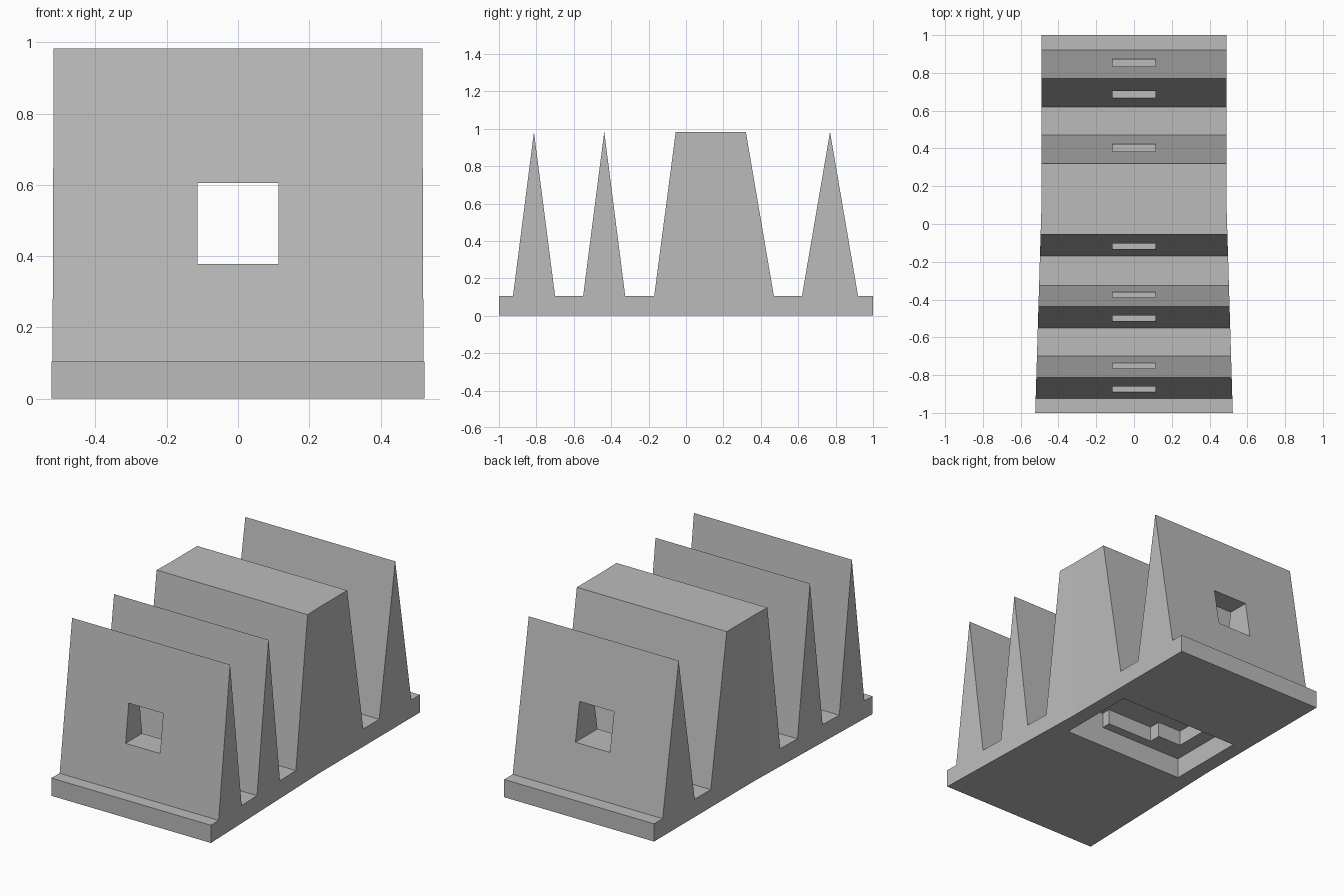
import bpy
import bmesh

cube = bpy.data.objects.get("Cube")
if cube:
    bpy.data.objects.remove(cube, do_unlink=True)

grey = bpy.data.materials.new("plain_grey")
grey.use_nodes = True
colour = (0.5, 0.5, 0.5, 1)
grey.diffuse_color = colour
grey.node_tree.nodes["Principled BSDF"].inputs["Base Color"].default_value = colour


def prism(name, outline, axis, start, end):
    """Extrude a closed 2D outline along the x or z axis."""
    bm = bmesh.new()
    place = {"x": lambda a, b: (start, a, b), "z": lambda a, b: (a, b, start)}[axis]
    face = bm.faces.new([bm.verts.new(place(a, b)) for a, b in outline])
    new = bmesh.ops.extrude_face_region(bm, geom=[face])["geom"]
    shift = (end - start, 0, 0) if axis == "x" else (0, 0, end - start)
    bmesh.ops.translate(bm, vec=shift, verts=[g for g in new if isinstance(g, bmesh.types.BMVert)])
    bmesh.ops.recalc_face_normals(bm, faces=bm.faces)
    mesh = bpy.data.meshes.new(name)
    bm.to_mesh(mesh)
    bm.free()
    mesh.materials.append(grey)
    obj = bpy.data.objects.new(name, mesh)
    bpy.context.collection.objects.link(obj)
    return obj


def rect(x0, x1, y0, y1):
    return [(x0, y0), (x1, y0), (x1, y1), (x0, y1)]


# Side profile: slab, two sharp ridges, a flat-topped block and a rear ridge
SLAB, TOP = 0.105, 0.983
ridges = [(-0.925, (-0.813,), -0.70), (-0.55, (-0.437,), -0.325),
          (-0.17, (-0.055, 0.32), 0.47), (0.62, (0.77,), 0.92)]
profile = [(-1, 0), (-1, SLAB)]
for foot_a, peaks, foot_b in ridges:
    profile += [(foot_a, SLAB)] + [(p, TOP) for p in peaks] + [(foot_b, SLAB)]
profile += [(1, SLAB), (1, 0)]
body = prism("ridged_body", profile, "x", -0.491, 0.491)

# Widen the front half towards the front edge
BEND = 0.06
bm = bmesh.new()
bm.from_mesh(body.data)
bmesh.ops.bisect_plane(bm, geom=bm.verts[:] + bm.edges[:] + bm.faces[:],
                       plane_co=(0, BEND, 0), plane_no=(0, 1, 0))
for v in bm.verts:
    if v.co.y < BEND:
        v.co.x *= 1 + 0.065 * (BEND - v.co.y) / (1 + BEND)
bm.to_mesh(body.data)
bm.free()

# Square tunnel, shallow underside recess and its deeper stepped pocket
tunnel = prism("tunnel_cutter", rect(-0.113, 0.113, -1.2, 1.2), "z", 0.378, 0.605)
recess = prism("recess_cutter", rect(-0.4, 0.4, -0.095, 0.385), "z", -0.1, 0.12)
steps = [(0.4, -0.095), (0.4, 0.385), (-0.31, 0.385), (-0.31, 0.03),
         (-0.155, 0.03), (-0.155, -0.04), (0.148, -0.04), (0.148, -0.095)]
pocket = prism("pocket_cutter", steps, "z", -0.05, 0.21)

bpy.context.view_layer.objects.active = body
for cutter in (tunnel, recess, pocket):
    cut = body.modifiers.new(cutter.name, "BOOLEAN")
    cut.operation, cut.solver, cut.object = "DIFFERENCE", "EXACT", cutter
    bpy.ops.object.modifier_apply(modifier=cut.name)
    bpy.data.objects.remove(cutter, do_unlink=True)
